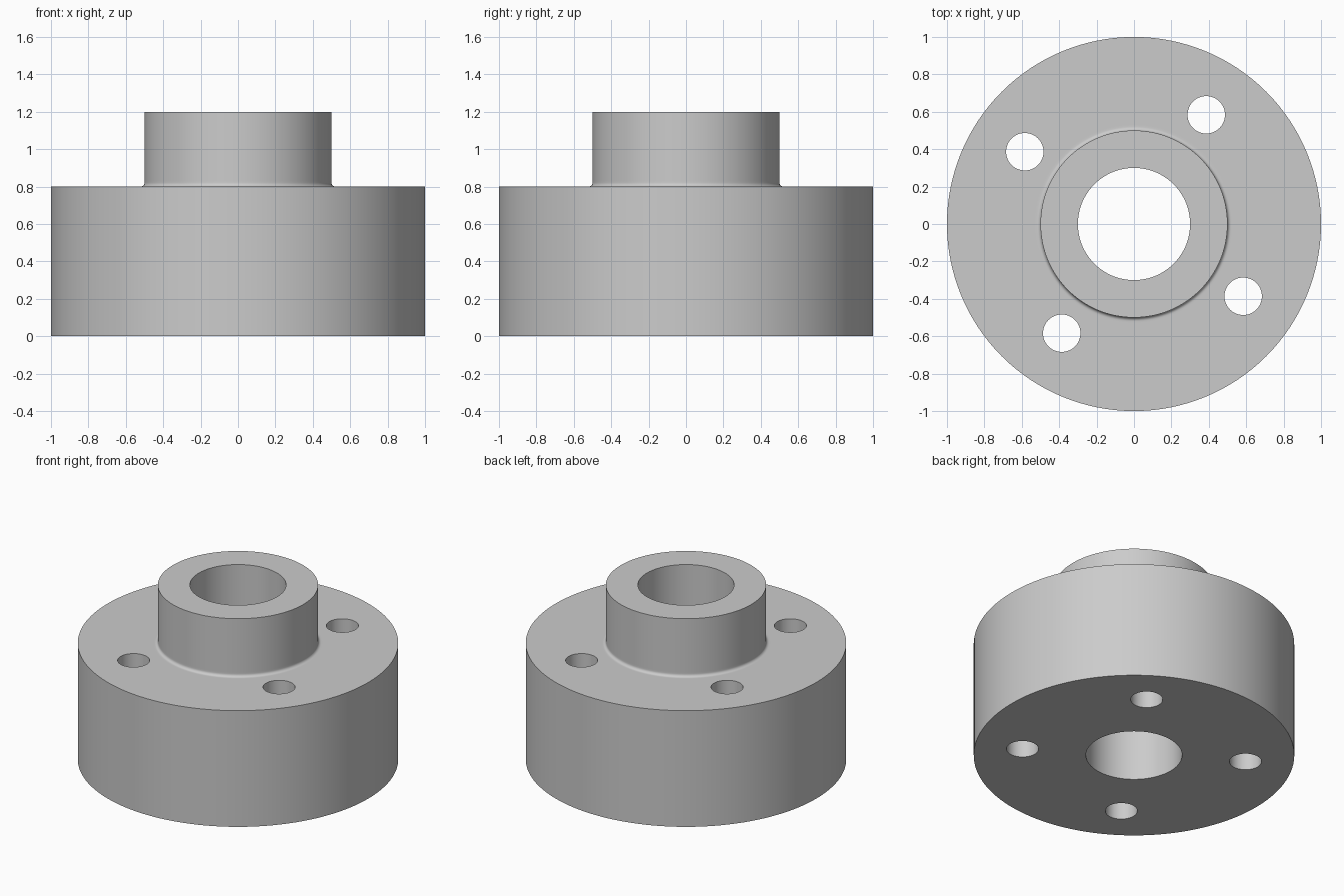
import bpy, bmesh
from math import sin, cos, pi, radians
from mathutils import Matrix, Vector

cube = bpy.data.objects.get("Cube")
if cube:
    bpy.data.objects.remove(cube, do_unlink=True)

# Main sizes
BODY_R, BODY_H = 1.0, 0.8
HUB_R, TOTAL_H = 0.5, 1.2
BORE_R = 0.3
FILLET = 0.02
HOLE_R, HOLE_CIRCLE, HOLE_START = 0.1, 0.7, radians(56.5)
SEGMENTS = 128

steel = bpy.data.materials.new("plain_grey")
steel.use_nodes = True
grey = (0.6, 0.6, 0.6, 1.0)
steel.diffuse_color = grey
steel.node_tree.nodes["Principled BSDF"].inputs["Base Color"].default_value = grey


def add_object(name, bm):
    bmesh.ops.recalc_face_normals(bm, faces=bm.faces)
    mesh = bpy.data.meshes.new(name)
    bm.to_mesh(mesh)
    bm.free()
    mesh.materials.append(steel)
    obj = bpy.data.objects.new(name, mesh)
    bpy.context.collection.objects.link(obj)
    return obj


def lathe(name, profile):
    """Spin a closed (radius, height) profile around z."""
    bm = bmesh.new()
    verts = [bm.verts.new((r, 0, z)) for r, z in profile]
    edges = [bm.edges.new((v, verts[i - 1])) for i, v in enumerate(verts)]
    bmesh.ops.spin(bm, geom=verts + edges, cent=(0, 0, 0), axis=(0, 0, 1),
                   angle=2 * pi, steps=SEGMENTS, use_merge=True)
    bmesh.ops.remove_doubles(bm, verts=bm.verts, dist=1e-5)
    return add_object(name, bm)


# Flanged body: wide drum, small root fillet, hub and through bore
fillet = [(HUB_R + FILLET * (1 - sin(a)), BODY_H + FILLET * (1 - cos(a)))
          for a in (i * pi / 12 for i in range(7))]
profile = [(BORE_R, 0), (BODY_R, 0), (BODY_R, BODY_H),
           (HUB_R + 1.5 * FILLET, BODY_H), *fillet,
           (HUB_R, BODY_H + 1.5 * FILLET),
           (HUB_R, TOTAL_H), (BORE_R, TOTAL_H)]
body = lathe("flanged_hub", profile)

# Four bolt holes, cut right through the drum
bm = bmesh.new()
for i in range(4):
    a = HOLE_START + i * pi / 2
    centre = Vector((HOLE_CIRCLE * cos(a), HOLE_CIRCLE * sin(a), BODY_H / 2))
    bmesh.ops.create_cone(bm, cap_ends=True, segments=64, radius1=HOLE_R,
                          radius2=HOLE_R, depth=BODY_H + 0.2,
                          matrix=Matrix.Translation(centre))
cutter = add_object("bolt_hole_cutter", bm)
cutter.hide_render = True

cut = body.modifiers.new("bolt_holes", "BOOLEAN")
cut.operation = "DIFFERENCE"
cut.solver = "EXACT"
cut.object = cutter

bpy.ops.object.select_all(action="DESELECT")
body.select_set(True)
bpy.context.view_layer.objects.active = body
bpy.ops.object.modifier_apply(modifier=cut.name)
bpy.data.objects.remove(cutter, do_unlink=True)

# Smooth walls with crisp rims
bpy.ops.object.shade_smooth_by_angle(angle=radians(30))
